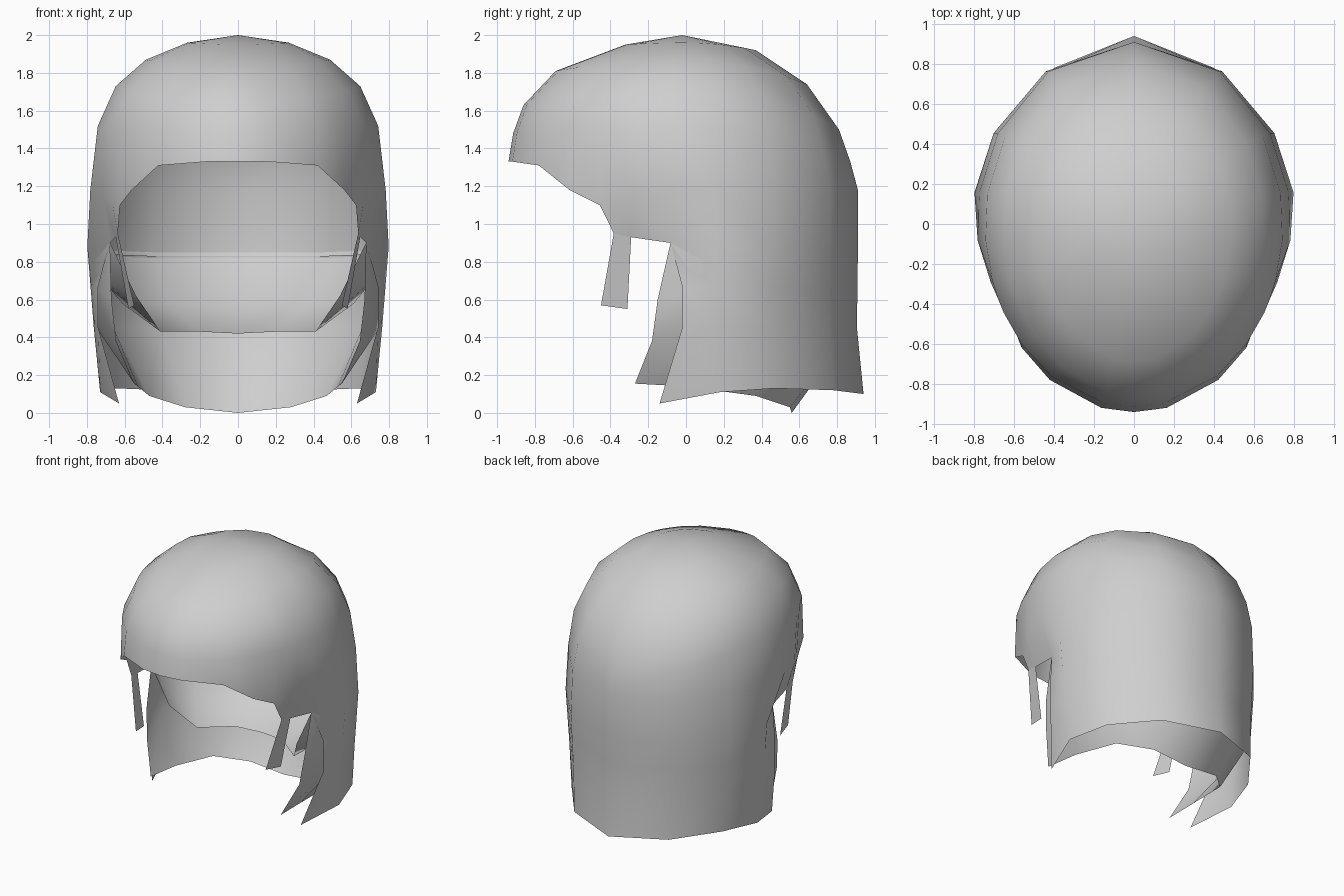
import bpy, bmesh, math

if "Cube" in bpy.data.objects:
    bpy.data.objects.remove(bpy.data.objects["Cube"])

grey = bpy.data.materials.new("hair grey")
grey.diffuse_color = (0.62, 0.62, 0.62, 1)
grey.use_nodes = True
grey.node_tree.nodes["Principled BSDF"].inputs["Base Color"].default_value = grey.diffuse_color


def build(name, faces):
    """Half a shell from point loops, welded and mirrored across x."""
    bm = bmesh.new()
    for loop in faces:
        bm.faces.new([bm.verts.new(p) for p in loop])
    bmesh.ops.remove_doubles(bm, verts=bm.verts, dist=0.002)
    mesh = bpy.data.meshes.new(name)
    bm.to_mesh(mesh)
    bm.free()
    mesh.materials.append(grey)
    obj = bpy.data.objects.new(name, mesh)
    bpy.context.collection.objects.link(obj)
    mod = obj.modifiers.new("mirror", 'MIRROR')
    mod.use_clip = True
    bpy.context.view_layer.objects.active = obj
    obj.select_set(True)
    bpy.ops.object.modifier_apply(modifier=mod.name)
    bpy.ops.object.shade_smooth_by_angle(angle=math.radians(60))
    obj.select_set(False)
    return obj


def strip(upper, lower):
    """Quads between two rows, facing outward when upper is above lower."""
    return [(upper[i], lower[i], lower[i + 1], upper[i + 1])[::-1]
            for i in range(min(len(upper), len(lower)) - 1)]


# Columns run from the nape, round the ear, to the middle of the fringe
ANGLES = [90, 57, 30, 10, -5, -18, -24, -29, -41, -56, -78, -90]


def ring(w, zw, yb, zb, yf, zf, count=12):
    row = []
    for a in ANGLES[:count]:
        c, s = math.cos(math.radians(a)), math.sin(math.radians(a))
        y, z = (yb, zb) if s > 0 else (-yf, zf)
        row.append((w * c if abs(a) < 90 else 0, y * s,
                    zw * c * c + z * s * s))
    return row


def adjust(row, heights, widths):
    return [(x * k, y, z) for (x, y, _), z, k in zip(row, heights, widths)]


apex = (0, -0.02, 2.0)
crown = [
    ring(0.27, 1.96, 0.37, 1.92, -0.32, 1.95),
    ring(0.49, 1.87, 0.64, 1.74, -0.69, 1.81),
    ring(0.65, 1.73, 0.81, 1.50, -0.86, 1.63),
    ring(0.745, 1.52, 0.87, 1.33, -0.915, 1.48),
]
brim = adjust(ring(0.785, 1.2, 0.91, 1.2, -0.94, 1.33),
              [1.18, 1.18, 1.2, 1.2, 1.18, 1.15, 1.12, 1.1, 1.18, 1.31, 1.33, 1.33],
              [1, 1, 1, 1, 1, 0.96, 0.93, 0.91, 0.95, 0.96, 1, 1])
ear = adjust(ring(0.81, 0.9, 0.91, 0.85, -0.94, 0.9, 7),
             [0.85, 0.85, 0.86, 0.88, 0.9, 0.93, 0.95],
             [1, 1, 1, 1, 0.84, 0.84, 0.86])
waist = ring(0.775, 0.45, 0.905, 0.45, -0.9, 0.45, 4) + [(0.74, -0.02, 0.45)]
mid = [tuple((p + q) / 2 for p, q in zip(u, v)) for u, v in zip(ear, waist)]
mid[4] = (0.74, -0.02, 0.67)
hem = [(0, 0.94, 0.10), (0.40, 0.78, 0.12), (0.64, 0.47, 0.13),
       (0.73, 0.18, 0.11), (0.63, -0.14, 0.05)]

# Outer hair: crown, fringe, back and the front side locks
faces = [(apex, crown[0][i], crown[0][i + 1])[::-1] for i in range(11)]
rows = crown + [brim]
for a, b in zip(rows, rows[1:]):
    faces += strip(a, b)
faces += strip(brim, ear)
faces.append((brim[6], brim[7], ear[6]))
for a, b in zip([ear, mid, waist], [mid, waist, hem]):
    faces += strip(a[:5], b)
build("outer_hair", faces)

# Underside of the scalp, curving in to the neck opening
neck = [(0, 0.30, 0.42), (0.20, 0.26, 0.43), (0.41, 0.09, 0.43),
        (0.54, -0.06, 0.62), ear[4]]
bulge = [tuple((p + q) / 2 + (p - q) * d for p, q, d in zip(u, v, (0.2, 0.2, -0.15)))
         for u, v in zip(ear[:5], neck)]
build("scalp_underside", strip(ear[:5], bulge) + strip(bulge, neck))

# Inner hair layer with its pointed side lock, facing the neck
top = [(x * 0.98, y * 0.98, z - 0.02) for x, y, z in ear[:4]] + [ear[4]]
upper = [(x * 0.98, y * 0.98, z) for x, y, z in mid[:4]] + [(0.67, -0.15, 0.60)]
lower = [(x * 0.98, y * 0.98, z) for x, y, z in waist[:4]] + [(0.645, -0.18, 0.38)]
rim = [(0, 0.56, 0.0), (0.28, 0.55, 0.03), (0.47, 0.37, 0.09),
       (0.53, 0.0, 0.14), (0.55, -0.27, 0.155)]
inner = strip(top, upper) + strip(upper, lower) + strip(lower, rim)
build("inner_hair", [f[::-1] for f in inner])

# Sideburn strand in front of the ear
build("sideburn", [(ear[5], ear[6], (0.55, -0.45, 0.57), (0.58, -0.31, 0.55))])
